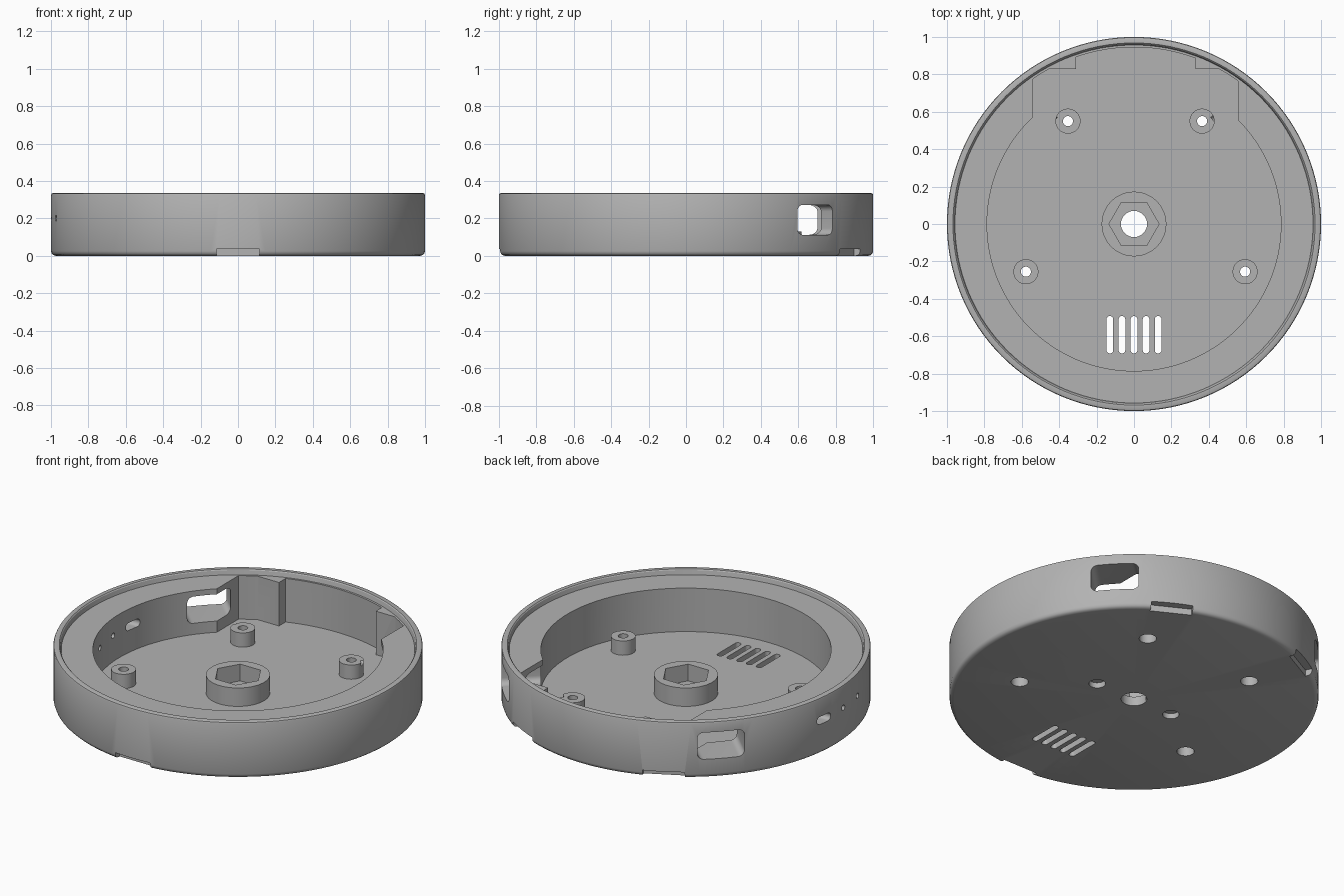
import bpy
import bmesh
from math import sin, cos, acos, asin, atan2, sqrt, pi, radians, tau
from mathutils import Matrix

cube = bpy.data.objects.get("Cube")
if cube:
    bpy.data.objects.remove(cube, do_unlink=True)

grey = bpy.data.materials.new("plain grey")
grey.use_nodes = True
grey.diffuse_color = (0.45, 0.45, 0.45, 1)
grey.node_tree.nodes["Principled BSDF"].inputs["Base Color"].default_value = grey.diffuse_color


def make(name, bm):
    bmesh.ops.recalc_face_normals(bm, faces=bm.faces)
    mesh = bpy.data.meshes.new(name)
    bm.to_mesh(mesh)
    bm.free()
    mesh.materials.append(grey)
    obj = bpy.data.objects.new(name, mesh)
    bpy.context.collection.objects.link(obj)
    return obj


def arc(r, a0, a1, n, cx=0, cy=0):
    steps = [a0 + (a1 - a0) * i / n for i in range(n + 1)]
    return [(cx + r * cos(a), cy + r * sin(a)) for a in steps]


def circle(r, cx=0, cy=0, n=32):
    return arc(r, 0, tau, n, cx, cy)[:-1]


def rounded(w, h, r, cx=0, cy=0):
    # rounded rectangle outline; nearly full radius gives a slot
    pts = []
    for i, (sx, sy) in enumerate([(1, 1), (-1, 1), (-1, -1), (1, -1)]):
        pts += arc(r, i * pi / 2, (i + 1) * pi / 2, 6,
                   cx + sx * (w / 2 - r), cy + sy * (h / 2 - r))
    return pts


def prism(name, pts, z0, z1, matrix=None):
    bm = bmesh.new()
    base = bm.faces.new([bm.verts.new((x, y, z0)) for x, y in pts])
    ext = bmesh.ops.extrude_face_region(bm, geom=[base])
    top = [v for v in ext["geom"] if isinstance(v, bmesh.types.BMVert)]
    bmesh.ops.translate(bm, verts=top, vec=(0, 0, z1 - z0))
    if matrix:
        bm.transform(matrix)
    return make(name, bm)


def outward(angle):
    # local x runs around the wall, y up, z outward
    c, s = cos(angle), sin(angle)
    return Matrix(((-s, 0, c, 0), (c, 0, s, 0), (0, 1, 0, 0), (0, 0, 0, 1)))


def combine(target, tool, operation="DIFFERENCE"):
    tool.hide_render = True
    mod = target.modifiers.new(tool.name, "BOOLEAN")
    mod.operation = operation
    mod.solver = "EXACT"
    mod.object = tool
    bpy.context.view_layer.objects.active = target
    bpy.ops.object.modifier_apply(modifier=mod.name)
    bpy.data.objects.remove(tool, do_unlink=True)


# round case with softened edges and a recessed ledge inside the lip
profile = [(0, 0), (0.975, 0), (0.988, 0.004), (0.996, 0.012), (1, 0.025),
           (1, 0.325), (0.997, 0.332), (0.99, 0.335), (0.968, 0.335),
           (0.963, 0.33), (0.957, 0.305), (0, 0.305)]
bm = bmesh.new()
verts = [bm.verts.new((r, 0, z)) for r, z in profile]
edges = [bm.edges.new(pair) for pair in zip(verts, verts[1:])]
bmesh.ops.spin(bm, geom=verts + edges, cent=(0, 0, 0), axis=(0, 0, 1),
               angle=tau, steps=128)
bmesh.ops.remove_doubles(bm, verts=bm.verts, dist=0.0001)
case = make("round_case", bm)

# main cavity with a pocket at the back and two solid corner blocks
R, P, BLOCK = 0.786, 0.945, 0.83
LEFT, RIGHT, BL, BR = 0.56, -0.54, 0.33, -0.31
edge_angle = asin(BLOCK / P)
outline = arc(R, acos(LEFT / R), acos(RIGHT / R) - tau, 96)
outline += arc(P, acos(RIGHT / P), pi - edge_angle, 6)
outline += [(BR, BLOCK)]
outline += arc(P, acos(BR / P), acos(BL / P), 16)
outline += [(BL, BLOCK)]
outline += arc(P, edge_angle, acos(LEFT / P), 6)
combine(case, prism("cavity", outline, 0.045, 0.5))

# centre boss and four screw posts
screws = [(-0.353, 0.55), (0.364, 0.55), (-0.578, -0.255), (0.594, -0.255)]
combine(case, prism("centre_boss", circle(0.173, n=64), 0.03, 0.155), "UNION")
for x, y in screws:
    combine(case, prism("screw_post", circle(0.067, x, y), 0.03, 0.13), "UNION")

# hexagonal socket and shaft hole
combine(case, prism("hex_socket", circle(0.134, n=6), 0.055, 0.4))
combine(case, prism("shaft_hole", circle(0.07), -0.1, 0.4))

# screw holes, countersunk from below
for x, y in screws:
    combine(case, prism("screw_hole", circle(0.027, x, y), -0.1, 0.4))
    combine(case, prism("screw_recess", circle(0.047, x, y), -0.1, 0.065))

# blind holes underneath
for x in (-0.26, 0.26):
    combine(case, prism("blind_hole", circle(0.045, x), -0.1, 0.032))

# vent slots
for i in range(-2, 3):
    combine(case, prism("vent", rounded(0.036, 0.2, 0.0175, i * 0.0645, -0.592), -0.1, 0.2))

# side windows, mirrored left and right
for a in (radians(44), radians(136)):
    combine(case, prism("window", rounded(0.26, 0.16, 0.035, 0, 0.192), 0.69, 1.2, outward(a)))

# small port and two pin holes in the right wall
port_side = outward(pi)
combine(case, prism("port", rounded(0.11, 0.046, 0.022, -0.115, 0.2), 0.7, 1.2, port_side))
for y in (0.06, 0.23):
    combine(case, prism("pin_hole", circle(0.016, y, 0.2, 16), 0.7, 1.2, port_side))

# three notches around the bottom edge
for a in (-90, 62, 118):
    notch = [(-0.115, -0.1), (0.115, -0.1), (0.115, 0.037), (-0.115, 0.037)]
    combine(case, prism("notch", notch, 0.955, 1.2, outward(radians(a))))

# smooth round walls, crisp edges
bpy.ops.object.select_all(action="DESELECT")
case.select_set(True)
bpy.context.view_layer.objects.active = case
bpy.ops.object.shade_smooth_by_angle(angle=radians(30))
